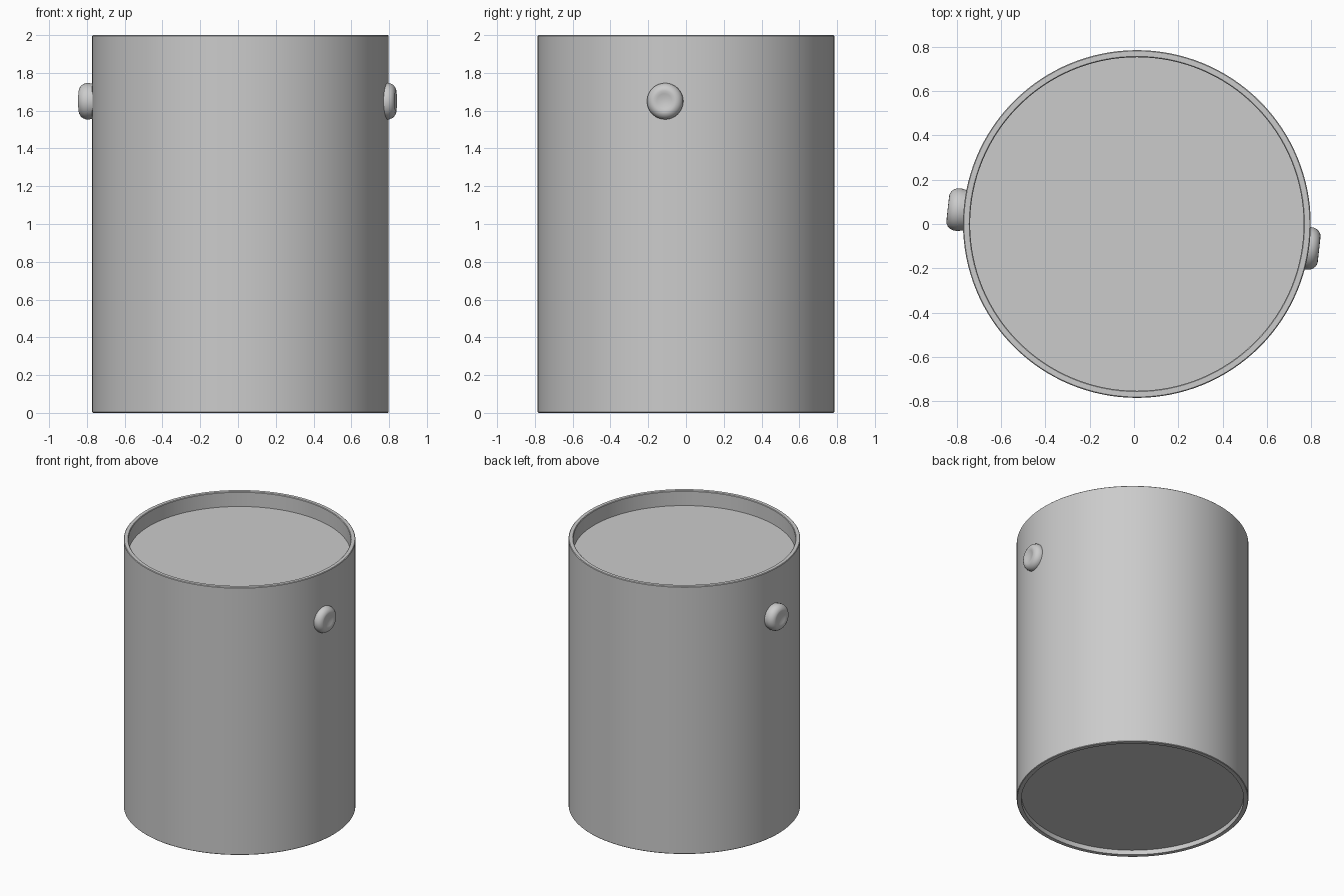
import bpy, bmesh, math
from mathutils import Vector

if "Cube" in bpy.data.objects:
    bpy.data.objects.remove(bpy.data.objects["Cube"])


def lathe(name, profile, steps, origin=(0, 0, 0), axis=(0, 0, 1), angle=30):
    """Revolve (radius, height) points about an axis."""
    bm = bmesh.new()
    rings = []
    for r, h in profile:
        if r == 0:
            rings.append([bm.verts.new((0, 0, h))])
        else:
            rings.append([bm.verts.new((r * math.cos(2 * math.pi * i / steps),
                                        r * math.sin(2 * math.pi * i / steps), h))
                          for i in range(steps)])
    for a, b in zip(rings, rings[1:]):
        for i in range(steps):
            j = (i + 1) % steps
            quad = [a[i % len(a)], a[j % len(a)], b[j % len(b)], b[i % len(b)]]
            bm.faces.new(list(dict.fromkeys(quad)))
    bmesh.ops.recalc_face_normals(bm, faces=bm.faces)
    mesh = bpy.data.meshes.new(name)
    bm.to_mesh(mesh)
    bm.free()
    ob = bpy.data.objects.new(name, mesh)
    bpy.context.collection.objects.link(ob)
    ob.location = origin
    ob.rotation_mode = 'QUATERNION'
    ob.rotation_quaternion = Vector((0, 0, 1)).rotation_difference(Vector(axis))
    bpy.ops.object.select_all(action='DESELECT')
    ob.select_set(True)
    bpy.context.view_layer.objects.active = ob
    bpy.ops.object.shade_smooth_by_angle(angle=math.radians(angle))
    return ob


CX, R, INNER = 0.013, 0.785, 0.753

# Can: wall with rims, recessed lid and recessed base
lathe("can_body", [(0, 0.035), (INNER, 0.035), (INNER, 0), (R - 0.004, 0), (R, 0.004),
                   (R, 1.996), (R - 0.004, 2), (INNER + 0.004, 2), (INNER, 1.996),
                   (INNER, 1.89), (0, 1.89)], 128, (CX, 0, 0))

# Handle buttons: rounded discs with a slight dimple, on one slanted axis
button = [(0, -0.010), (0.02, -0.009), (0.04, -0.004), (0.055, 0), (0.068, -0.002),
          (0.080, -0.009), (0.090, -0.020), (0.096, -0.036), (0.096, -0.055),
          (0.092, -0.075), (0.09, -0.13), (0, -0.13)]
slant = math.radians(-6.3)
for name, side, pos in (("button_right", 1, (0.836, -0.115, 1.65)),
                        ("button_left", -1, (-0.841, 0.07, 1.65))):
    lathe(name, button, 48, pos,
          (side * math.cos(slant), side * math.sin(slant), 0), 50)
